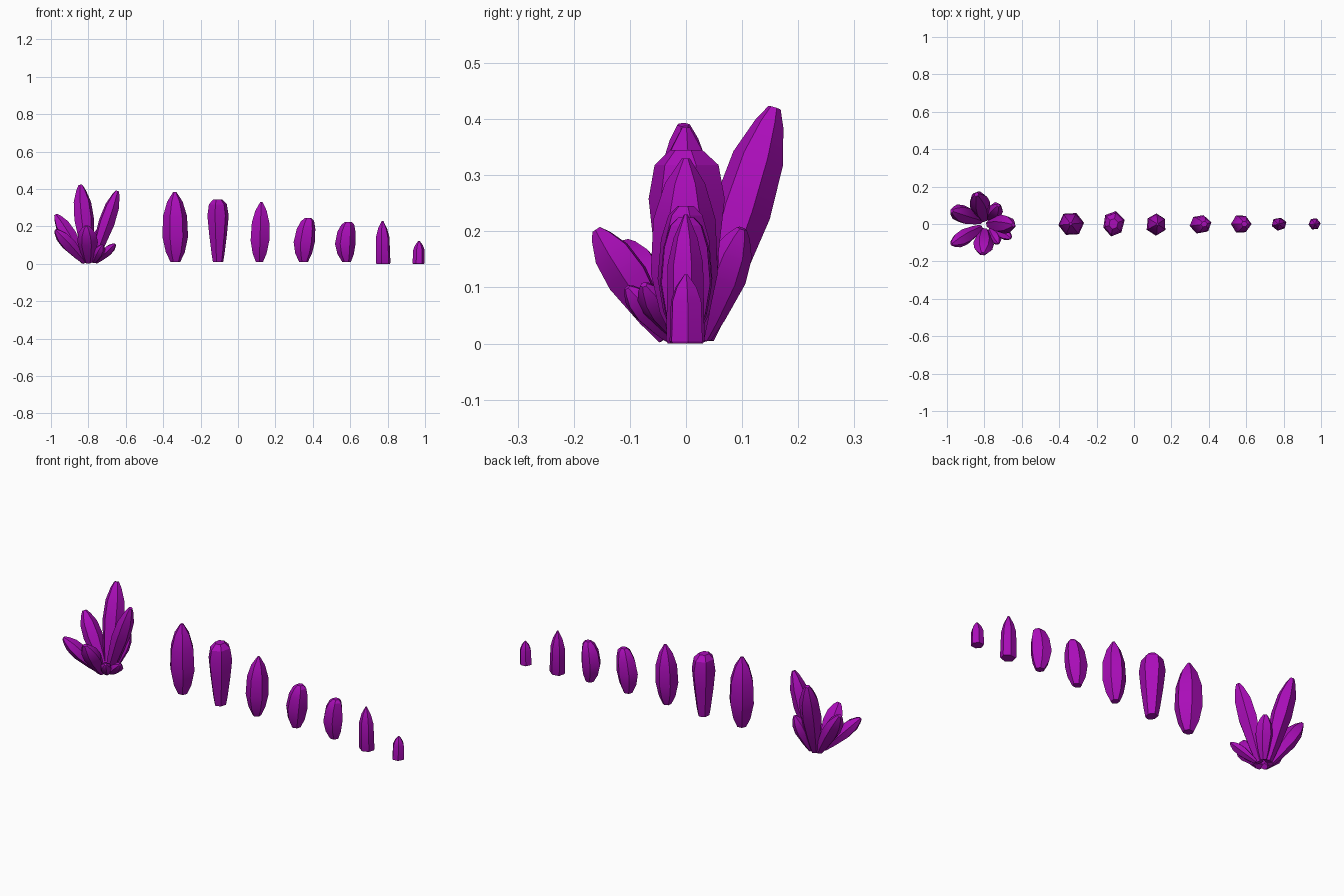
import bpy, bmesh, math, random
from mathutils import Vector

if "Cube" in bpy.data.objects:
    bpy.data.objects.remove(bpy.data.objects["Cube"])

random.seed(4)
purple = bpy.data.materials.new("crystal purple")
purple.diffuse_color = (0.40, 0.004, 0.48, 1)
purple.use_nodes = True
purple.node_tree.nodes["Principled BSDF"].inputs["Base Color"].default_value = purple.diffuse_color

# Outline profiles: (fraction of length, fraction of full radius)
SPINDLE = [(0, .38), (.14, .74), (.36, 1), (.66, .93), (.86, .60), (1, .12)]
TOPHEAVY = [(0, .48), (.12, .60), (.45, .84), (.74, 1), (.92, .84), (1, .42)]
BULGE = [(0, .42), (.2, .8), (.45, 1), (.75, .88), (.93, .62), (1, .30)]
PRISM = [(0, .92), (.03, 1), (.62, .92), (.82, .62), (1, .10)]
SHARD = [(0, .40), (.2, .68), (.55, 1), (.78, .88), (.93, .50), (1, .22)]


def crystal(name, base, tip, rx, ry, profile, sides=6, turn=0.0, bow=0.0, jitter=.07):
    """Faceted column from base to tip; bow bends it sideways or down."""
    a, b = Vector(base), Vector(tip)
    axis = (b - a).normalized()
    out = Vector((axis.x, axis.y, 0))
    u = Vector((1, 0, 0)) if out.length < .2 else axis.cross(Vector((0, 0, 1))).normalized()
    v = axis.cross(u)
    wob = [1 + random.uniform(-jitter, jitter) for _ in range(sides)]
    bm = bmesh.new()
    rings = []
    for t, r in profile:
        c = a.lerp(b, t) + (u if out.length < .2 else v) * bow * math.sin(math.pi * t)
        ring = []
        for i in range(sides):
            g = turn + math.tau * i / sides
            k = r * wob[i]
            p = c + u * math.cos(g) * rx * k + v * math.sin(g) * ry * k
            p.z = max(p.z, 0.0)
            ring.append(bm.verts.new(p))
        rings.append(ring)
    for lo, hi in zip(rings, rings[1:]):
        for i in range(sides):
            j = (i + 1) % sides
            bm.faces.new((lo[i], lo[j], hi[j], hi[i]))
    bm.faces.new(rings[0][::-1])
    bm.faces.new(rings[-1])
    bmesh.ops.recalc_face_normals(bm, faces=bm.faces)
    me = bpy.data.meshes.new(name)
    bm.to_mesh(me)
    bm.free()
    me.materials.append(purple)
    ob = bpy.data.objects.new(name, me)
    bpy.context.collection.objects.link(ob)
    bpy.ops.object.select_all(action='DESELECT')
    ob.select_set(True)
    bpy.context.view_layer.objects.active = ob
    bpy.ops.object.shade_smooth_by_angle(angle=math.radians(28))
    return ob


# Row of single crystals, large to small
crystal("single_crystal_1", (-.335, 0, .01), (-.338, 0, .385), .072, .068, SPINDLE, 6, .1)
crystal("single_crystal_2", (-.108, 0, .01), (-.11, 0, .345), .059, .068, TOPHEAVY, 6, .3)
crystal("single_crystal_3", (.115, 0, .01), (.125, 0, .33), .055, .060, SPINDLE, 6, .5)
crystal("single_crystal_4", (.35, 0, .01), (.375, 0, .245), .056, .052, BULGE, 6, .2, -.008)
crystal("single_crystal_5", (.58, 0, .01), (.59, 0, .225), .053, .053, BULGE, 6, 0, -.012)
crystal("single_crystal_6", (.777, 0, 0), (.773, 0, .23), .040, .036, PRISM, 6, .3)
crystal("single_crystal_7", (.965, 0, 0), (.968, 0, .123), .031, .032, PRISM, 6, .1)

# Cluster arms fanning out of one root: base, tip, half width, half thickness
ARMS = [
    ("back_tall", (-.80, .03, .01), (-.842, .158, .42), .056, .052),
    ("right_tall", (-.775, 0, .01), (-.645, -.005, .39), .054, .045),
    ("left_upper", (-.82, .02, .01), (-.975, .07, .262), .052, .045),
    ("left_lower", (-.82, -.02, .01), (-.975, -.108, .18), .046, .038),
    ("front", (-.80, -.035, .01), (-.81, -.160, .203), .055, .042),
    ("back_right", (-.775, .03, .01), (-.725, .100, .205), .042, .038),
    ("right_small", (-.76, -.01, .01), (-.658, -.075, .105), .032, .026),
    ("front_right_small", (-.77, -.03, .01), (-.725, -.105, .10), .030, .026),
]
for i, (name, base, tip, rx, ry) in enumerate(ARMS):
    crystal("cluster_" + name, base, tip, rx, ry, SHARD, 6, .25 * i)
